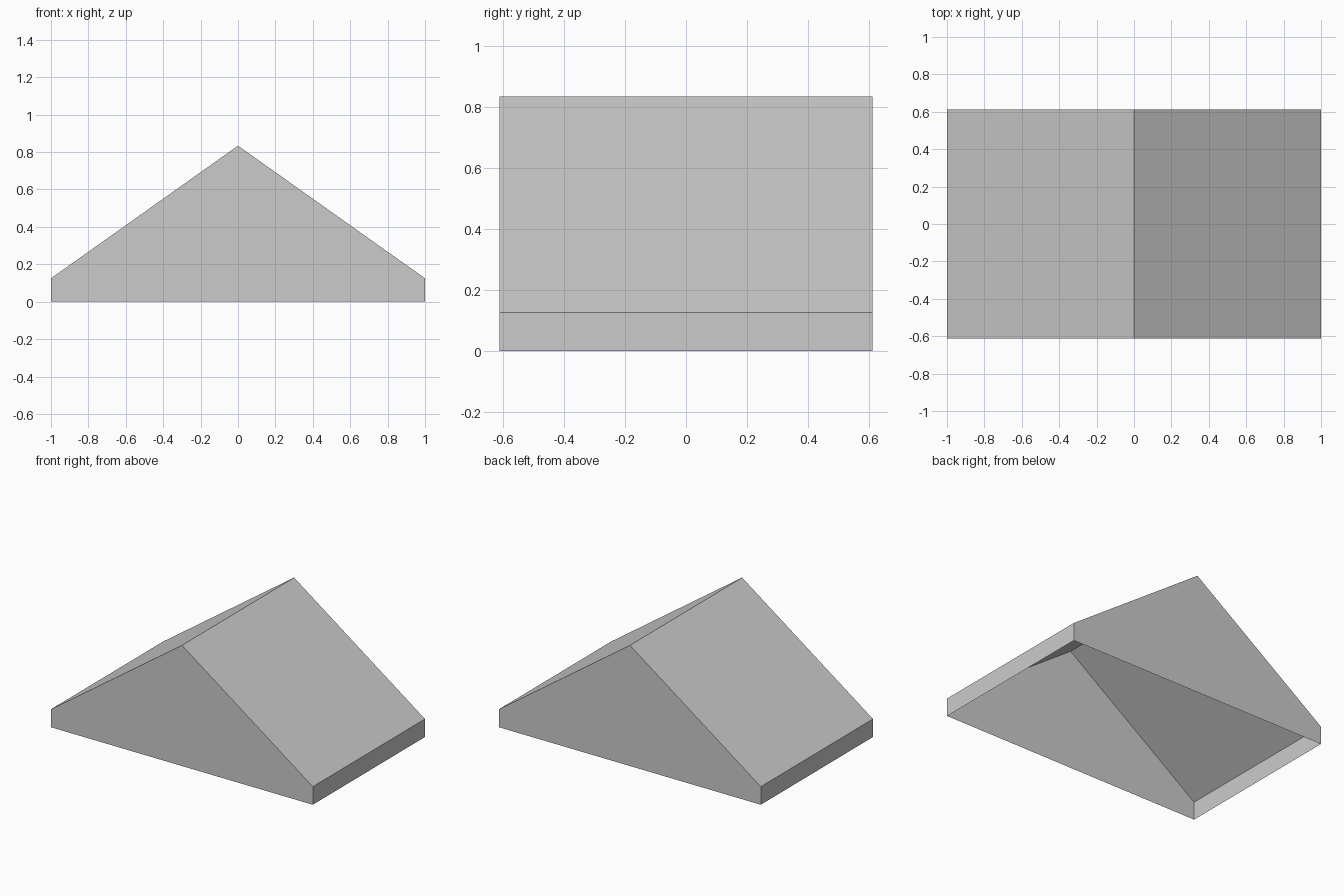
import bpy
import bmesh

# Remove the default cube
cube = bpy.data.objects.get("Cube")
if cube:
    bpy.data.objects.remove(cube, do_unlink=True)

HALF_DEPTH = 0.612
EAVE = 0.125
RIDGE = 0.834

# Plain grey for the whole shell
grey = bpy.data.materials.new("plain_grey")
grey.use_nodes = True
colour = (0.6, 0.6, 0.6, 1.0)
grey.diffuse_color = colour
grey.node_tree.nodes["Principled BSDF"].inputs["Base Color"].default_value = colour

# Gable outline, from the left foot over the ridge to the right foot
profile = [(1, 0), (1, EAVE), (0, RIDGE), (-1, EAVE), (-1, 0)]

bm = bmesh.new()
front = [bm.verts.new((x, -HALF_DEPTH, z)) for x, z in profile]
back = [bm.verts.new((x, HALF_DEPTH, z)) for x, z in profile]

# Gable walls
bm.faces.new(front)
bm.faces.new(back)

# Eave strips and roof slopes; the underside stays open
for i in range(len(profile) - 1):
    bm.faces.new((front[i], front[i + 1], back[i + 1], back[i]))

# Turn every face outwards
for face in bm.faces:
    face.normal_update()
    outward = face.calc_center_median()
    outward.z -= EAVE
    if face.normal.dot(outward) < 0:
        face.normal_flip()

mesh = bpy.data.meshes.new("gable_roof")
bm.to_mesh(mesh)
bm.free()
mesh.materials.append(grey)
roof = bpy.data.objects.new("gable_roof", mesh)
bpy.context.collection.objects.link(roof)
